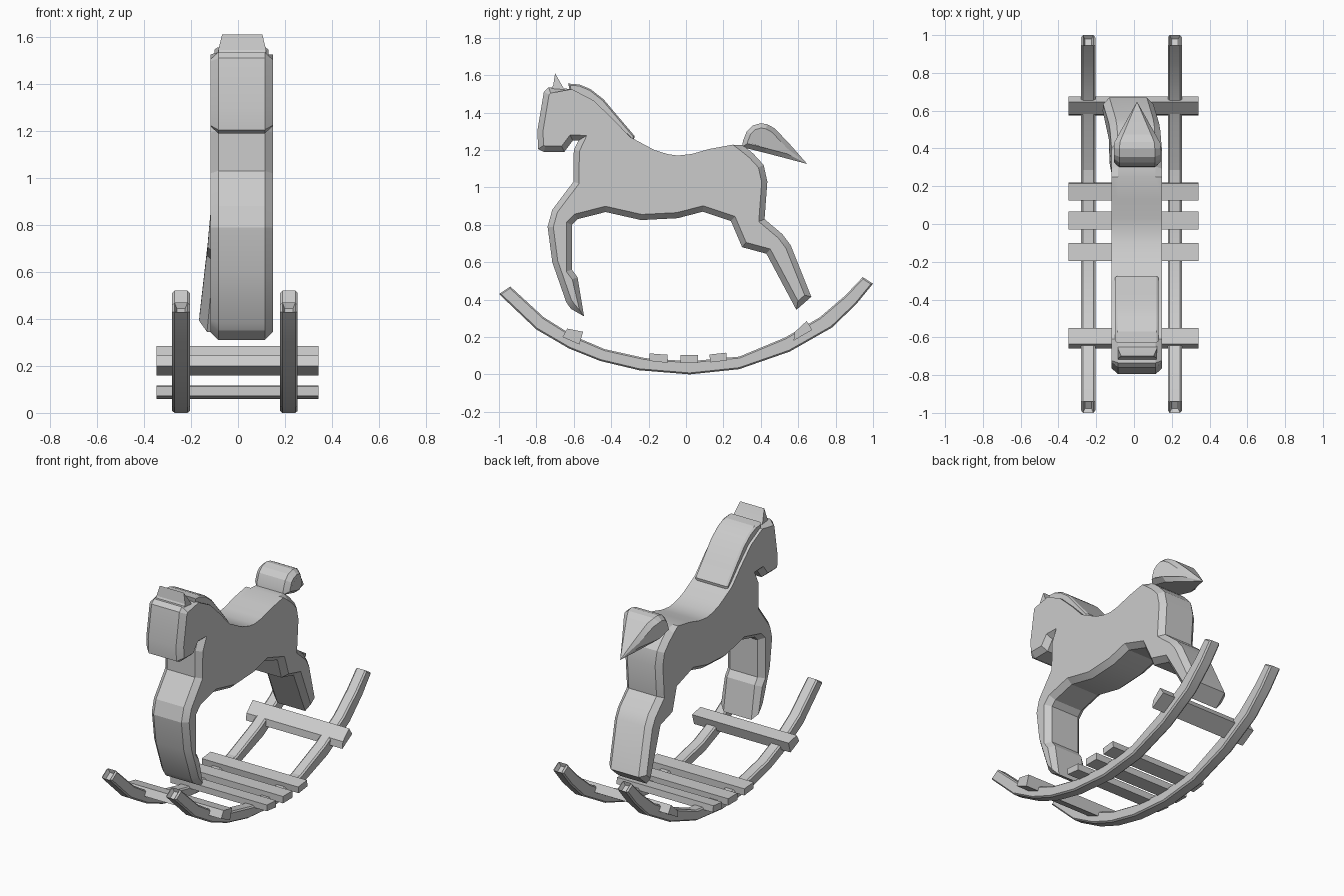
import bpy, bmesh
from mathutils import Vector

if "Cube" in bpy.data.objects:
    bpy.data.objects.remove(bpy.data.objects["Cube"])

wood = bpy.data.materials.new("light_grey")
wood.diffuse_color = (0.6, 0.6, 0.6, 1)
wood.use_nodes = True
wood.node_tree.nodes["Principled BSDF"].inputs["Base Color"].default_value = wood.diffuse_color


def inset_point(pts, i, d):
    """Move corner i of a counter-clockwise outline inward by d."""
    p = Vector(pts[i])
    a = (p - Vector(pts[i - 1])).normalized()
    b = (Vector(pts[(i + 1) % len(pts)]) - p).normalized()
    na, nb = Vector((-a.y, a.x)), Vector((-b.y, b.x))
    return p + (na + nb) * (d / max(1 + na.dot(nb), 0.6))


def slab(name, pts, x0, x1, bevel=0.0, inset=0.0, hard=(), warp=None, hollow=None):
    """Side outline (y, z) extruded across x with chamfered rims."""
    bm = bmesh.new()
    n = len(pts)
    layers = [(x0, inset), (x0 + bevel, 0), (x1 - bevel, 0), (x1, inset)] if bevel else [(x0, 0), (x1, 0)]
    rings = []
    for x, d in layers:
        ring = []
        for i in range(n):
            q = inset_point(pts, i, 0 if i in hard else d)
            co = Vector((x, q.x, q.y))
            ring.append(bm.verts.new(warp(co) if warp else co))
        rings.append(ring)
    ends = []
    for k, (r, s) in enumerate(zip(rings, rings[1:])):
        for i in range(n):
            j = (i + 1) % n
            f = bm.faces.new((r[i], r[j], s[j], s[i]))
            if hollow and i in hollow and (k == 1 or len(rings) == 2):
                ends.append(f)
    bm.faces.new(rings[0])
    bm.faces.new(rings[-1])
    bmesh.ops.recalc_face_normals(bm, faces=bm.faces)
    if ends:
        bm.normal_update()
        # recessed socket in each end
        bmesh.ops.inset_individual(bm, faces=ends, thickness=0.014, depth=0)
        for f in ends:
            bmesh.ops.translate(bm, verts=f.verts, vec=-f.normal * 0.025)
    bmesh.ops.remove_doubles(bm, verts=bm.verts, dist=0.0005)
    bmesh.ops.recalc_face_normals(bm, faces=bm.faces)
    me = bpy.data.meshes.new(name)
    bm.to_mesh(me)
    bm.free()
    me.materials.append(wood)
    ob = bpy.data.objects.new(name, me)
    bpy.context.collection.objects.link(ob)
    return ob


# Horse body, head and legs in one thick outline
body = [
    (-.735, 1.535), (-.76, 1.51), (-.795, 1.30), (-.79, 1.205), (-.76, 1.19), (-.65, 1.19),
    (-.605, 1.25), (-.575, 1.25), (-.60, 1.20), (-.602, 1.03), (-.715, .88), (-.74, .79),
    (-.715, .60), (-.64, .385), (-.615, .35), (-.545, .31), (-.58, .52), (-.61, .56),
    (-.61, .80), (-.58, .83), (-.43, .868), (-.24, .825), (-.045, .835), (.09, .87),
    (.24, .82), (.30, .68), (.43, .645), (.59, .345), (.67, .415), (.56, .69),
    (.515, .75), (.42, .83), (.435, 1.03), (.415, 1.12), (.36, 1.18), (.305, 1.225),
    (.25, 1.228), (.125, 1.205), (.03, 1.178), (-.045, 1.17), (-.10, 1.178), (-.17, 1.20),
    (-.30, 1.27), (-.39, 1.365), (-.495, 1.465), (-.61, 1.525)]


def splay_hind_foot(co):
    if co.y > 0.2 and co.z < 0.8:
        co.x -= 0.048 * min(1, (0.8 - co.z) / 0.4)
    return co


slab("horse_body", body, -.118, .148, .034, .03, set(range(36, 46)), splay_hind_foot)

# Mane strip down the neck
mane = [(-.62, 1.51), (-.50, 1.455), (-.39, 1.35), (-.28, 1.245), (-.275, 1.275), (-.36, 1.375),
        (-.44, 1.47), (-.51, 1.525), (-.57, 1.55), (-.63, 1.555)]
slab("mane", mane, -.10, .13, .012, .008)


# Forelock ridge narrowing upward
def narrow_top(co):
    co.x = .018 + (co.x - .018) * (1 - max(0, co.z - 1.54) * 2.4)
    return co


slab("forelock", [(-.735, 1.50), (-.63, 1.50), (-.66, 1.54), (-.70, 1.61), (-.71, 1.545)],
     -.085, .121, warp=narrow_top)


# Tail: rounded bundle tapering to a point
def taper_tail(co):
    k = max(0, min(1, (.648 - co.y) / .22))
    co.x = .016 + (co.x - .016) * k
    return co


tail = [(.30, 1.215), (.42, 1.185), (.535, 1.155), (.648, 1.125), (.56, 1.225), (.475, 1.315),
        (.435, 1.337), (.40, 1.343), (.355, 1.33), (.325, 1.30), (.305, 1.25)]
slab("tail", tail, -.107, .14, .03, .025, {3}, taper_tail)

# Curved rockers with recessed ends
rocker = [
    (-1, .43), (-.80, .24), (-.625, .138), (-.46, .072), (-.25, .022), (.02, 0),
    (.285, .028), (.555, .122), (.78, .25), (.91, .375), (1, .485),
    (.945, .52), (.85, .42), (.715, .305), (.53, .197), (.285, .095), (.02, .07),
    (-.22, .087), (-.435, .135), (-.60, .205), (-.76, .305), (-.94, .47)]
for name, x in (("rocker_left", -.2425), ("rocker_right", .2165)):
    slab(name, rocker, x - .0375, x + .0375, .01, .008, hollow={10, 21})

# Cross slats between the rockers
slats = {
    "front_slat": [(-.66, .20), (-.57, .16), (-.55, .228), (-.635, .245)],
    "foot_slat_1": [(-.195, .072), (-.10, .062), (-.10, .105), (-.195, .112)],
    "foot_slat_2": [(-.03, .06), (.065, .06), (.065, .104), (-.03, .104)],
    "foot_slat_3": [(.13, .064), (.22, .075), (.215, .116), (.125, .106)],
    "rear_slat": [(.575, .18), (.675, .238), (.645, .285), (.58, .225)]}
for name, pts in slats.items():
    slab(name, pts, -.346, .342)

# Keep edges crisp, soften shallow bends
bpy.ops.object.select_all(action='SELECT')
bpy.context.view_layer.objects.active = bpy.data.objects["horse_body"]
bpy.ops.object.shade_smooth_by_angle(angle=0.3)
